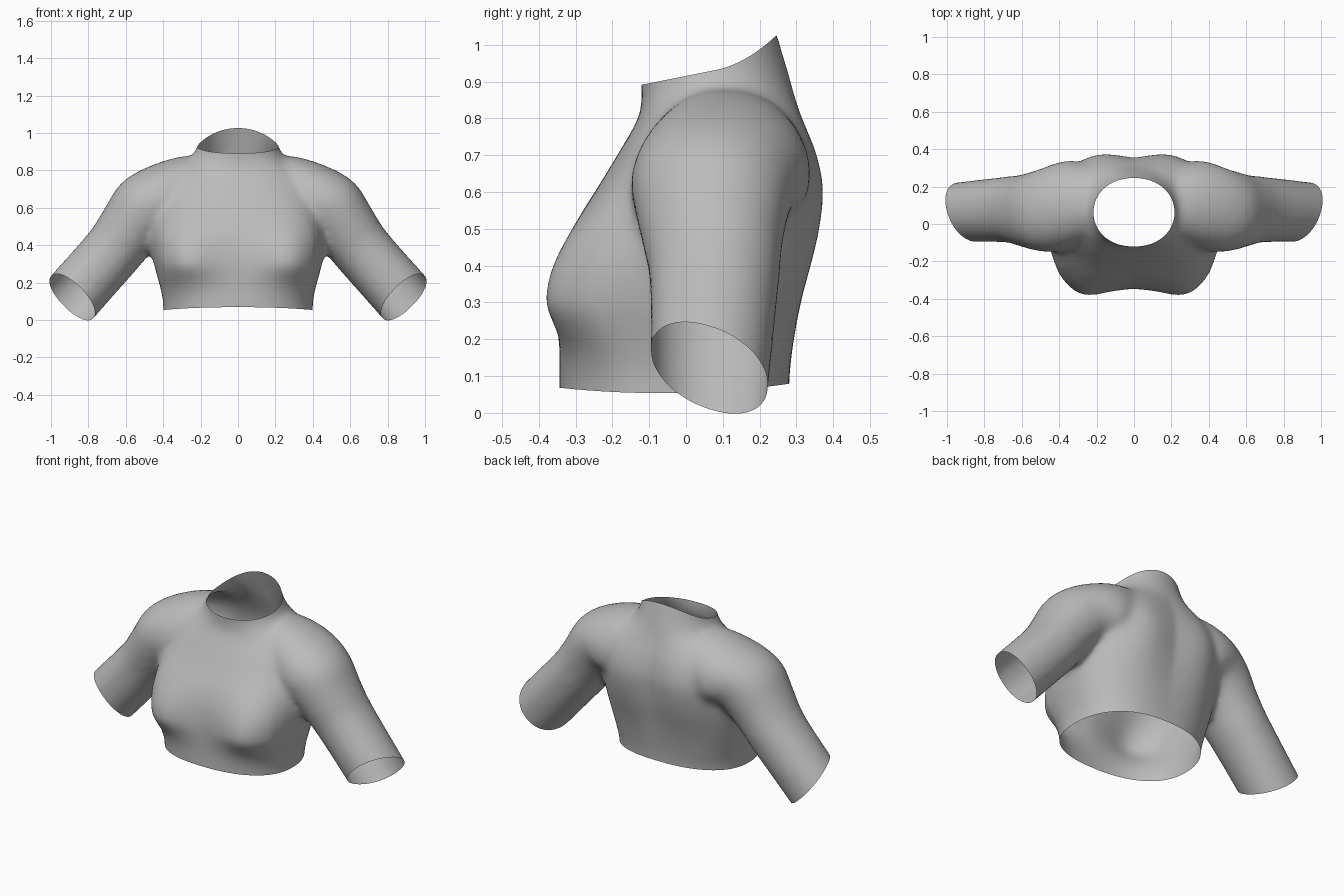
import bpy, bmesh, math
from mathutils import Vector

cube = bpy.data.objects.get("Cube")
if cube:
    bpy.data.objects.remove(cube)

SIDES = 48
STEPS = 4
bm = bmesh.new()


def spow(v, e):
    return math.copysign(abs(v) ** e, v)


def smooth_rows(rows):
    """Catmull-Rom interpolation between rows of section values."""
    pts = [Vector(r) for r in rows]
    out = []
    for i in range(len(pts) - 1):
        p0, p1, p2 = pts[max(i - 1, 0)], pts[i], pts[i + 1]
        p3 = pts[min(i + 2, len(pts) - 1)]
        for k in range(STEPS):
            t = k / STEPS
            out.append(p1 + (p2 - p0) * (t / 2) + (p0 * 2 - p1 * 5 + p2 * 4 - p3) * (t * t / 2)
                       + (p1 * 3 - p0 - p2 * 3 + p3) * (t ** 3 / 2))
    return out + [pts[-1]]


def section(center, axis_a, axis_b, power):
    """Superellipse ring of vertices."""
    ring = []
    for i in range(SIDES):
        t = 2 * math.pi * i / SIDES
        ring.append(bm.verts.new(center + axis_a * spow(math.cos(t), 2 / power)
                                 + axis_b * spow(math.sin(t), 2 / power)))
    return ring


def loft(rings):
    """Skin rings into a closed tube."""
    for a, b in zip(rings, rings[1:]):
        for i in range(SIDES):
            j = (i + 1) % SIDES
            bm.faces.new((a[i], a[j], b[j], b[i]))
    bm.faces.new(rings[0])
    bm.faces.new(rings[-1])


# Torso and neck: height, half width, front y, back y, squareness
TORSO = [(-.08, .40, -.345, .28, 2.3), (.07, .40, -.345, .28, 2.3), (.15, .41, -.343, .285, 2.4),
         (.3, .45, -.345, .305, 2.4), (.42, .47, -.33, .325, 2.4), (.52, .47, -.295, .337, 2.4),
         (.62, .46, -.235, .343, 2.4), (.72, .42, -.175, .33, 2.4), (.8, .34, -.13, .308, 2.3),
         (.86, .26, -.12, .292, 2.1), (.92, .22, -.125, .278, 2), (1.0, .205, -.13, .255, 2),
         (1.1, .20, -.135, .225, 2)]
loft([section(Vector((0, (f + b) / 2, z)), Vector((w, 0, 0)), Vector((0, (b - f) / 2, 0)), p)
      for z, w, f, b, p in smooth_rows(TORSO)])

# Sleeves: centre x, y, z, outward tilt, half thickness, half depth
SLEEVE = [(.12, .10, .70, 5, .17, .16), (.25, .10, .71, 10, .17, .19),
          (.38, .09, .655, 25, .19, .23), (.495, .072, .60, 46, .185, .217),
          (.59, .072, .475, 50, .17, .192), (.68, .077, .356, 50, .161, .176),
          (.885, .066, .124, 48, .161, .163), (1.085, .05, -.106, 48, .161, .155)]
for s in (1, -1):
    rings = []
    for x, y, z, tilt, thick, depth in smooth_rows(SLEEVE):
        a = math.radians(tilt)
        rings.append(section(Vector((s * x, y, z)),
                             Vector((s * math.sin(a), 0, math.cos(a))) * thick,
                             Vector((0, depth, 0)), 2.1))
    loft(rings)

bmesh.ops.recalc_face_normals(bm, faces=bm.faces)
mesh = bpy.data.meshes.new("cropped_top")
bm.to_mesh(mesh)
bm.free()
top = bpy.data.objects.new("cropped_top", mesh)
bpy.context.collection.objects.link(top)

# Fuse the volumes and soften the joins
remesh = top.modifiers.new("fuse", 'REMESH')
remesh.mode = 'VOXEL'
remesh.voxel_size = .018
soften = top.modifiers.new("soften", 'SMOOTH')
soften.factor = .5
soften.iterations = 14

bm = bmesh.new()
bm.from_object(top, bpy.context.evaluated_depsgraph_get())
top.modifiers.clear()


def swell(side, x, z, amount, sx, below, above):
    """Push a soft pair of mounds out of the front (-1) or back (1)."""
    for v in bm.verts:
        reach = min(max((v.co.y * side - .1) / .1, 0), 1)
        sz = above if v.co.z > z else below
        fall = ((abs(v.co.x) - x) / sx) ** 2 + ((v.co.z - z) / sz) ** 2
        v.co.y += side * amount * reach * math.exp(-fall / 2)


# Bust and shoulder blade fullness
swell(-1, .31, .31, .08, .12, .08, .15)
swell(1, .21, .58, .043, .13, .2, .17)


def cut(point, normal, region, bend=lambda y: 0):
    """Open the shell beyond a plane, optionally bent along y."""
    point, normal = Vector(point), Vector(normal)
    for v in bm.verts:
        v.co.z -= bend(v.co.y)
    faces = [f for f in bm.faces if region(f.calc_center_median())]
    geom = set(faces)
    for f in faces:
        geom.update(f.edges)
        geom.update(f.verts)
    bmesh.ops.bisect_plane(bm, geom=list(geom), dist=1e-5, plane_co=point, plane_no=normal)
    gone = [f for f in bm.faces if region(f.calc_center_median())
            and (f.calc_center_median() - point).dot(normal) > 0]
    bmesh.ops.delete(bm, geom=gone, context='FACES')
    for v in bm.verts:
        v.co.z += bend(v.co.y)


# Cuff, hem and neck openings
for s in (1, -1):
    cut((s * .885, .06, .124), (s * .65, -.38, -.65), lambda c: c.x * s > .6)
cut((0, 0, 0), (0, 0, -1), lambda c: abs(c.x) < .6, lambda y: .055 + .03 * y + .2 * y * y)
cut((0, 0, 0), (0, 0, 1), lambda c: abs(c.x) < .4,
    lambda y: .89 + .2 * (y + .125) + 2.24 * max(0, y - .08) ** 2)

for f in bm.faces:
    f.smooth = True
bm.to_mesh(mesh)
bm.free()

# Plain grey cloth
cloth = bpy.data.materials.new("grey_cloth")
cloth.use_nodes = True
colour = (.5, .5, .5, 1)
cloth.diffuse_color = colour
cloth.node_tree.nodes["Principled BSDF"].inputs["Base Color"].default_value = colour
mesh.materials.clear()
mesh.materials.append(cloth)
